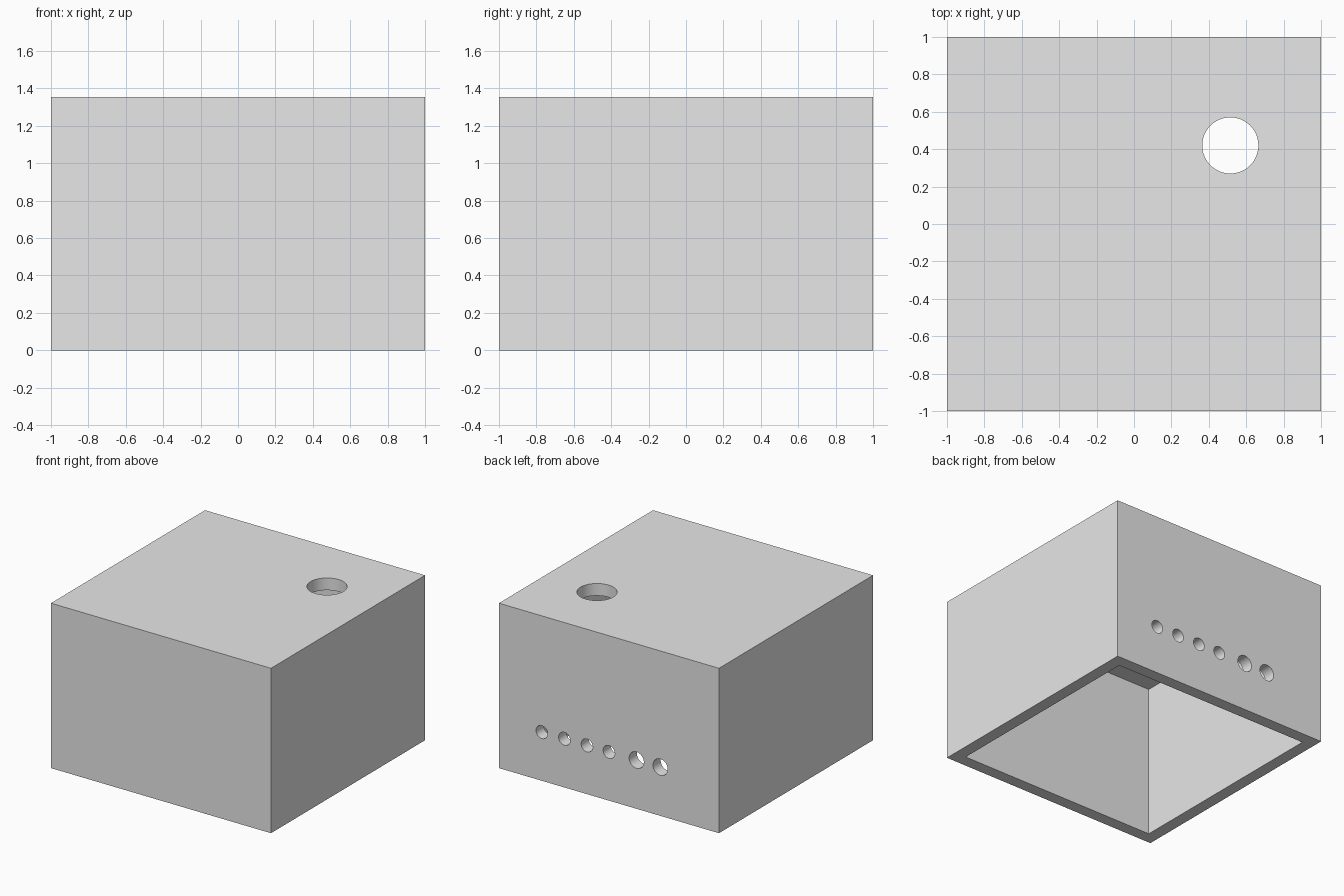
import bpy
import math

cube = bpy.data.objects.get("Cube")
if cube:
    bpy.data.objects.remove(cube, do_unlink=True)

HEIGHT = 1.355
WALL = 0.1

grey = bpy.data.materials.new("light_grey")
grey.use_nodes = True
colour = (0.8, 0.8, 0.8, 1)
grey.diffuse_color = colour
grey.node_tree.nodes["Principled BSDF"].inputs["Base Color"].default_value = colour


def box(name, size, location):
    bpy.ops.mesh.primitive_cube_add(size=1, location=location)
    obj = bpy.context.object
    obj.name = name
    obj.scale = size
    bpy.ops.object.transform_apply(location=False, rotation=False, scale=True)
    obj.data.materials.append(grey)
    return obj


def rod(name, radius, location, rotation=(0, 0, 0)):
    bpy.ops.mesh.primitive_cylinder_add(vertices=48, radius=radius, depth=3 * WALL,
                                        location=location, rotation=rotation)
    obj = bpy.context.object
    obj.name = name
    obj.data.materials.append(grey)
    return obj


def cut(target, cutter):
    mod = target.modifiers.new(cutter.name, "BOOLEAN")
    mod.operation = "DIFFERENCE"
    mod.solver = "EXACT"
    mod.object = cutter
    bpy.context.view_layer.objects.active = target
    bpy.ops.object.modifier_apply(modifier=mod.name)
    bpy.data.objects.remove(cutter, do_unlink=True)


# Box housing, hollow and open at the bottom
housing = box("housing", (2, 2, HEIGHT), (0, 0, HEIGHT / 2))
inner = 2 - 2 * WALL
cut(housing, box("cavity_cutter", (inner, inner, 2 * (HEIGHT - WALL)), (0, 0, 0)))

# Large round opening in the lid
cut(housing, rod("lid_hole_cutter", 0.15, (0.515, 0.42, HEIGHT - WALL / 2)))

# Row of ports through the back wall: four small, two larger
ports = [(0.61, 0.053), (0.405, 0.053), (0.2, 0.053), (0, 0.053),
         (-0.25, 0.067), (-0.467, 0.067)]
for x, radius in ports:
    cut(housing, rod("port_cutter", radius, (x, 1 - WALL / 2, 0.4), (math.pi / 2, 0, 0)))

# Smooth hole walls, crisp box edges
bpy.ops.object.select_all(action="DESELECT")
housing.select_set(True)
bpy.context.view_layer.objects.active = housing
bpy.ops.object.shade_smooth_by_angle(angle=math.radians(30))
